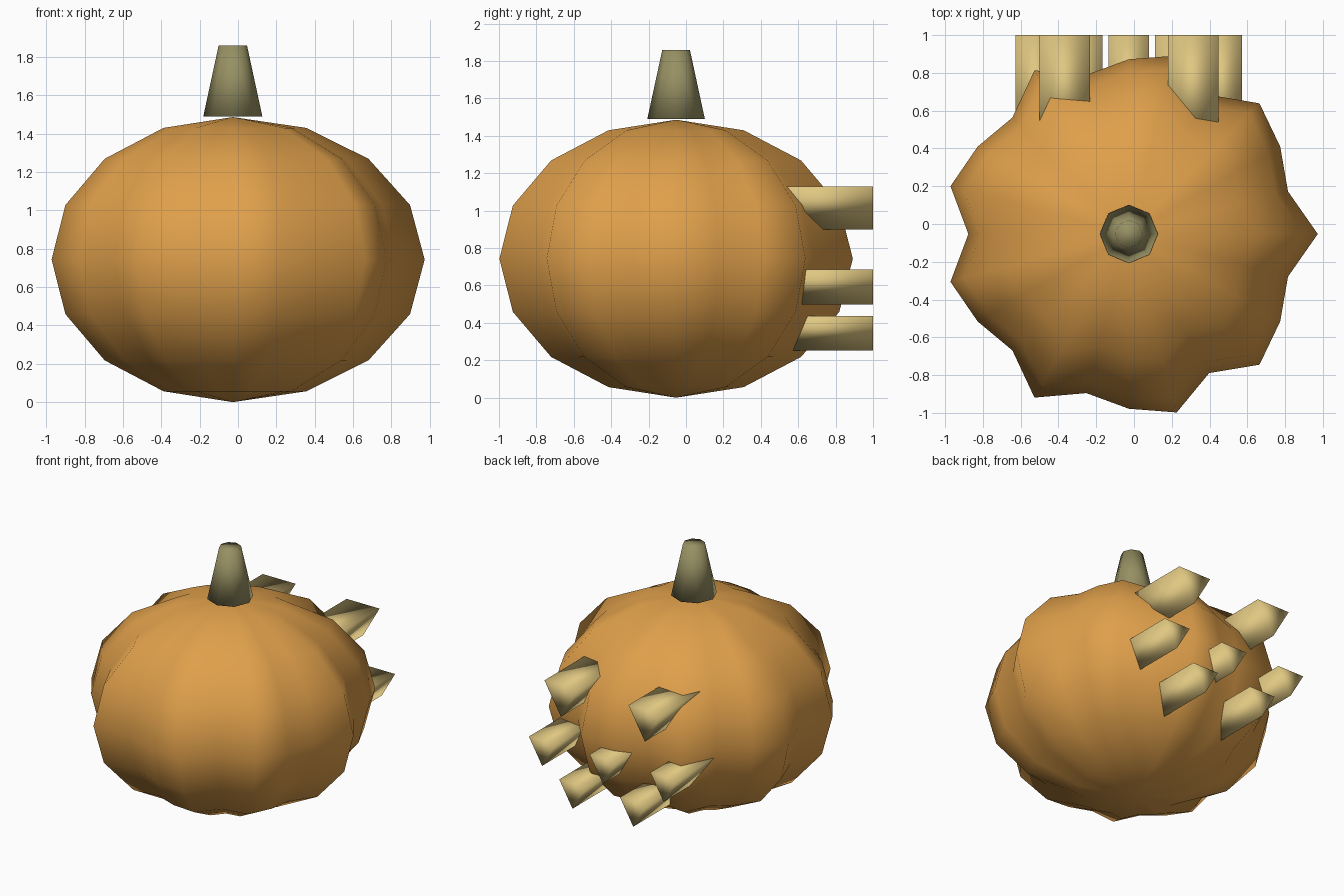
import bpy
import math

CX, CY, MID = -0.027, -0.053, 0.743   # centre of the gourd
HALF_HEIGHT = 0.743

cube = bpy.data.objects.get("Cube")
if cube:
    bpy.data.objects.remove(cube, do_unlink=True)


def make_material(name, rgb):
    mat = bpy.data.materials.new(name)
    mat.use_nodes = True
    mat.diffuse_color = (*rgb, 1)
    mat.node_tree.nodes["Principled BSDF"].inputs["Base Color"].default_value = (*rgb, 1)
    return mat


orange = make_material("pumpkin orange", (0.74, 0.35, 0.07))
olive = make_material("stem olive", (0.31, 0.28, 0.125))
straw = make_material("pale straw", (0.74, 0.57, 0.22))


def finish(name, mat):
    obj = bpy.context.object
    obj.name = name
    obj.data.name = name
    obj.data.materials.append(mat)
    bpy.ops.object.shade_smooth()
    return obj


# Ribbed, slightly flattened body
bpy.ops.mesh.primitive_uv_sphere_add(segments=24, ring_count=8, radius=1,
                                     location=(CX, CY, MID))
body = finish("pumpkin_body", orange)
for v in body.data.vertices:
    rib = 0.925 + 0.075 * math.cos(9 * math.atan2(v.co.y, v.co.x))
    v.co.x *= rib
    v.co.y *= rib
    v.co.z *= HALF_HEIGHT
body.data.update()

# Tapered stem
bpy.ops.mesh.primitive_cone_add(vertices=8, radius1=0.154, radius2=0.074, depth=0.37,
                                location=(CX, CY, 2 * HALF_HEIGHT + 0.188))
finish("stem", olive)


# Downward pointing triangular prisms that stick out of the back
def add_prism(name, x, z, radius, start=0.45, end=1.0):
    bpy.ops.mesh.primitive_cylinder_add(vertices=3, radius=radius, depth=end - start,
                                        location=(CX + x, (start + end) / 2, z),
                                        rotation=(-math.pi / 2, 0, 0))
    finish(name, straw)


for side, label in ((1, "left"), (-1, "right")):
    add_prism("eye_" + label, side * 0.34, 1.053, 0.154)

# Zigzag mouth
for i in range(5):
    add_prism(f"tooth_{i + 1}", (i - 2) * 0.246, 0.375 if i % 2 else 0.623, 0.124)
